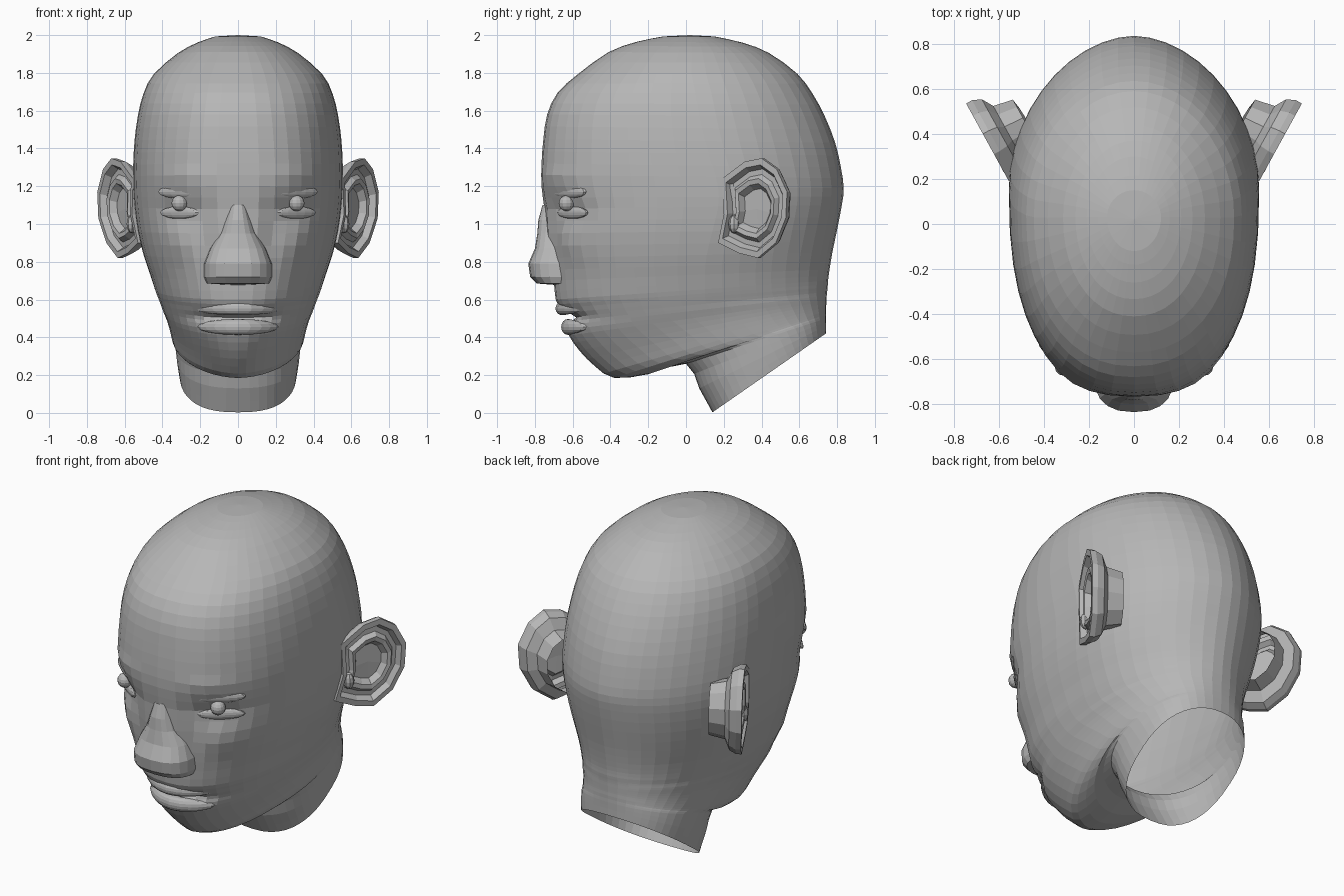
import bpy, bmesh, math

if "Cube" in bpy.data.objects:
    bpy.data.objects.remove(bpy.data.objects["Cube"])

skin = bpy.data.materials.new("plain_grey")
skin.diffuse_color = (0.47, 0.47, 0.47, 1)
skin.use_nodes = True
skin.node_tree.nodes["Principled BSDF"].inputs["Base Color"].default_value = skin.diffuse_color


def finish(bm, name):
    bmesh.ops.recalc_face_normals(bm, faces=bm.faces)
    me = bpy.data.meshes.new(name)
    bm.to_mesh(me)
    bm.free()
    me.materials.append(skin)
    ob = bpy.data.objects.new(name, me)
    bpy.context.collection.objects.link(ob)
    return ob


def loft(name, rings, start=None, end=None):
    """Skin closed rings; start / end are optional pole points."""
    bm = bmesh.new()
    rows = [[bm.verts.new(p) for p in r] for r in rings]
    n = len(rows[0])
    for a, b in zip(rows, rows[1:]):
        for i in range(n):
            j = (i + 1) % n
            bm.faces.new((a[i], a[j], b[j], b[i]))
    for pole, row in ((start, rows[0]), (end, rows[-1])):
        if pole:
            v = bm.verts.new(pole)
            for i in range(n):
                bm.faces.new((v, row[i], row[(i + 1) % n]))
    return finish(bm, name)


def ring(front, back, w, yc, nf, nb, seg):
    """Tilted egg-shaped section through a front and a back point (y, z)."""
    pts = []
    for i in range(seg):
        t = 2 * math.pi * i / seg
        s, c = math.sin(t), math.cos(t)
        n = nf if c > 0 else nb
        x = w * math.copysign(abs(s) ** (2 / n), s)
        reach = front[0] - yc if c > 0 else back[0] - yc
        y = yc + reach * abs(c) ** (2 / n)
        k = (y - front[0]) / (back[0] - front[0])
        pts.append((x, y, front[1] + k * (back[1] - front[1])))
    return pts


def blob(name, centre, size, bend, seg=14, rows=8):
    """Ellipsoid whose depth follows the face through bend(dx)."""
    bm = bmesh.new()
    bmesh.ops.create_uvsphere(bm, u_segments=seg, v_segments=rows, radius=1)
    for v in bm.verts:
        dx = v.co.x * size[0]
        v.co = (centre[0] + dx, centre[1] + v.co.y * size[1] + bend(dx),
                centre[2] + v.co.z * size[2])
    return finish(bm, name)


def refine(rows, steps):
    """Catmull-Rom subdivision of a list of tuples."""
    out = []
    for i in range(len(rows) - 1):
        p0, p1 = rows[max(i - 1, 0)], rows[i]
        p2, p3 = rows[i + 1], rows[min(i + 2, len(rows) - 1)]
        for k in range(steps):
            t = k / steps
            out.append(tuple(
                b + 0.5 * t * (c - a + t * (2 * a - 5 * b + 4 * c - d
                               + t * (3 * (b - c) + d - a)))
                for a, b, c, d in zip(p0, p1, p2, p3)))
    return out + [rows[-1]]


def keyed(keys, k):
    """Piecewise linear value from (position, value) keys."""
    for (k0, a), (k1, b) in zip(keys, keys[1:]):
        if k <= k1:
            return a + (b - a) * (k - k0) / (k1 - k0)
    return keys[-1][1]


# Head and neck: front profile, back profile, (half width, widest y)
front = [(-.12, 1.993), (-.26, 1.965), (-.41, 1.91), (-.57, 1.795), (-.68, 1.695),
         (-.735, 1.58), (-.755, 1.45), (-.765, 1.32), (-.765, 1.2), (-.75, 1.08),
         (-.74, .95), (-.715, .82), (-.70, .70), (-.69, .60), (-.665, .555),
         (-.645, .505), (-.635, .465), (-.62, .41), (-.565, .33), (-.48, .245),
         (-.38, .185), (-.2, .205), (0, .26), (.07, .13), (.14, .003)]
back = [(.15, 1.993), (.30, 1.96), (.44, 1.905), (.59, 1.795), (.67, 1.69),
        (.735, 1.57), (.79, 1.43), (.82, 1.30), (.835, 1.19), (.825, 1.1),
        (.80, .97), (.775, .85), (.76, .76), (.752, .70), (.75, .665),
        (.747, .64), (.745, .62), (.744, .60), (.743, .58), (.742, .56),
        (.742, .54), (.741, .52), (.741, .50), (.74, .46), (.74, .42)]
width = [(.12, .03), (.21, .03), (.315, .03), (.445, .03), (.50, .05),
         (.53, .07), (.548, .1), (.555, .14), (.555, .17), (.548, .17),
         (.53, .14), (.50, .11), (.465, .1), (.44, .1), (.425, .1),
         (.41, .11), (.40, .13), (.385, .16), (.37, .2), (.358, .24),
         (.348, .28), (.34, .32), (.335, .36), (.325, .41), (.31, .45)]
front_round = [(0, 2.0), (.2, 2.3), (.3, 2.45), (.4, 2.4), (.52, 2.25), (.7, 2.1),
               (.78, 1.85), (.85, 1.85), (.92, 2.2), (1, 2.5)]
back_round = [(0, 2.0), (.2, 1.95), (.34, 1.85), (.5, 1.95), (.7, 2.15), (1, 2.25)]

table = refine([f + b + w for f, b, w in zip(front, back, width)], 2)

# Sculpted dents and swellings: x, z, spread x, spread z, push in y
bumps = [(.29, 1.07, .13, .08, .05), (.30, 1.25, .12, .04, -.012),
         (.30, .87, .10, .06, -.015), (.20, .93, .06, .10, .03),
         (0, .508, .20, .028, .065)]


def sculpt(p):
    x, y, z = p
    if y < -.25:
        for bx, bz, sx, sz, push in bumps:
            y += push * math.exp(-((abs(x) - bx) / sx) ** 2 - ((z - bz) / sz) ** 2)
    return (x, y, z)


rings = []
for i, (yf, zf, yb, zb, w, yc) in enumerate(table):
    k = i / (len(table) - 1)
    rings.append([sculpt(p) for p in ring((yf, zf), (yb, zb), w, yc,
                                          keyed(front_round, k),
                                          keyed(back_round, k), 44)])
loft("head_and_neck", rings, start=(0, .02, 2.0))

# Nose: front y, z, half width
nose = [(-.76, 1.10, .05), (-.782, 1.02, .075), (-.787, .95, .10), (-.80, .87, .15),
        (-.835, .79, .18), (-.825, .72, .18), (-.79, .685, .165)]
loft("nose", [ring((y, z), (-.45, z), w, -.66, 2.5, 2.5, 20) for y, z, w in nose],
     end=(0, -.66, .675))

# Lips
blob("upper_lip", (0, -.655, .553), (.235, .036, .036), lambda d: 2.2 * d * d, 20)
blob("lower_lip", (0, -.625, .455), (.215, .036, .042), lambda d: 2.2 * d * d, 20)

# Ear outline (y, z) and its layers: scale, depth along the ear's normal
outline = [(.31, 1.33), (.40, 1.348), (.48, 1.29), (.535, 1.17), (.528, 1.03),
           (.475, .90), (.38, .82), (.28, .845), (.17, .90), (.20, 1.05), (.19, 1.24)]
layers = [(.6, -.19), (.68, -.10), (.92, -.07), (1, -.03), (1, 0), (.87, .0),
          (.79, -.035), (.68, -.035), (.6, -.01), (.5, -.015), (.4, -.05)]


def ear_point(side, y, z, depth):
    x = .55 + .55 * (y - .18) - .10 * max(0, 1.05 - z)
    return (side * (x + .88 * depth), y - .48 * depth, z)


for side, label in ((-1, "left"), (1, "right")):
    loft(label + "_ear",
         [[ear_point(side, .35 + s * (y - .35), 1.08 + s * (z - 1.08), d)
           for y, z in outline] for s, d in layers],
         end=ear_point(side, .35, 1.08, -.05))
    # Small flap in front of the ear opening
    blob(label + "_ear_flap", (side * .56, .255, 1.0), (.03, .03, .05),
         lambda d: 0, 8, 6)
    # Eyeball and lids, sheared to follow the turn of the face
    follow = lambda d, s=side: .75 * d * s
    blob(label + "_eyeball", (side * .31, -.632, 1.11), (.042, .042, .042),
         lambda d: 0, 12, 8)
    blob(label + "_upper_lid", (side * .31, -.618, 1.17), (.115, .03, .035), follow)
    blob(label + "_lower_lid", (side * .31, -.6, 1.06), (.105, .024, .032), follow)
